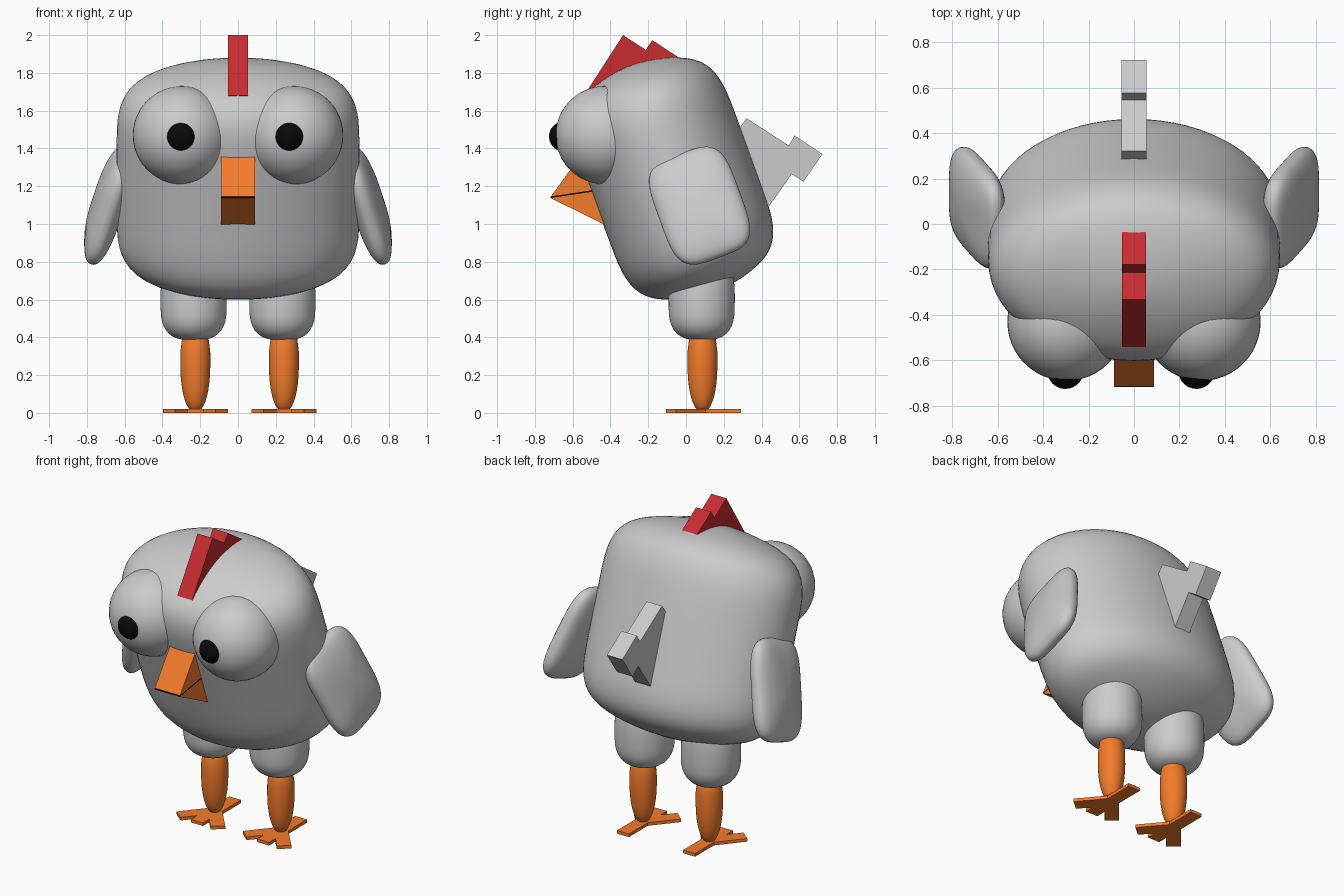
import bpy, bmesh, math
from mathutils import Matrix, Vector

if "Cube" in bpy.data.objects:
    bpy.data.objects.remove(bpy.data.objects["Cube"])

LEAN = math.radians(20)  # forward lean shared by body and wings


def material(name, rgb):
    m = bpy.data.materials.new(name)
    m.diffuse_color = (*rgb, 1)
    m.use_nodes = True
    m.node_tree.nodes["Principled BSDF"].inputs["Base Color"].default_value = m.diffuse_color
    return m


ORANGE = material("orange", (0.9, 0.2, 0.025))
RED = material("red", (0.58, 0.025, 0.03))
BLACK = material("black", (0.003, 0.003, 0.003))


def finish(name, bm, mat=None, smooth=False, subdiv=0):
    bmesh.ops.recalc_face_normals(bm, faces=bm.faces)
    me = bpy.data.meshes.new(name)
    bm.to_mesh(me)
    bm.free()
    for p in me.polygons:
        p.use_smooth = smooth
    ob = bpy.data.objects.new(name, me)
    bpy.context.collection.objects.link(ob)
    if mat:
        me.materials.append(mat)
    if subdiv:
        mod = ob.modifiers.new("smooth", 'SUBSURF')
        mod.levels = mod.render_levels = subdiv
    return ob


def lathe(name, profile, mat=None, scale=(1, 1, 1), matrix=Matrix()):
    """Spin (radius, height) points round z; the ends lie on the axis."""
    bm = bmesh.new()
    n = 32
    rings = []
    for r, h in profile:
        if r == 0:
            rings.append([bm.verts.new((0, 0, h))] * n)
        else:
            rings.append([bm.verts.new((r * math.cos(2 * math.pi * i / n),
                                        r * math.sin(2 * math.pi * i / n), h)) for i in range(n)])
    for a, b in zip(rings, rings[1:]):
        for i in range(n):
            j = (i + 1) % n
            bm.faces.new(list(dict.fromkeys((a[i], a[j], b[j], b[i]))))
    bmesh.ops.scale(bm, vec=scale, verts=bm.verts)
    bm.transform(matrix)
    return finish(name, bm, mat, True, 1)


def ball(name, centre, r, mat=None):
    bm = bmesh.new()
    bmesh.ops.create_uvsphere(bm, u_segments=48, v_segments=24, radius=r,
                              matrix=Matrix.Translation(centre))
    return finish(name, bm, mat, True)


def prism(name, outline, half, mat=None):
    """Extrude a (y, z) outline across x."""
    bm = bmesh.new()
    f = bm.faces.new([bm.verts.new((-half, y, z)) for y, z in outline])
    ext = bmesh.ops.extrude_face_region(bm, geom=[f])
    bmesh.ops.translate(bm, vec=(2 * half, 0, 0),
                        verts=[v for v in ext["geom"] if isinstance(v, bmesh.types.BMVert)])
    return finish(name, bm, mat)


# Body: domed barrel with an oval section, leaning forward
dome = [(0, .642), (.2, .635), (.4, .618), (.6, .59), (.76, .555), (.87, .51),
        (.945, .45), (.985, .375), (1, .29), (1, .1)]
lathe("body", dome + [(r, -h) for r, h in reversed(dome)], scale=(.647, .432, 1),
      matrix=Matrix.Translation((0, -.07, 1.24)) @ Matrix.Rotation(LEAN, 4, 'X'))

# Eyes and pupils
for side, s, px in (("right", 1, .275), ("left", -1, -.302)):
    ball(f"{side}_eye", (s * .297, -.43, 1.47), .26)
    ball(f"{side}_pupil", (px, -.645, 1.463), .08, BLACK)

# Beak halves with a dark mouth line between
prism("upper_beak", [(-.715, 1.146), (-.56, 1.36), (-.42, 1.30), (-.42, 1.19)], .089, ORANGE)
prism("mouth_line", [(-.717, 1.146), (-.42, 1.19), (-.42, 1.182), (-.717, 1.138)], .089, BLACK)
prism("lower_beak", [(-.717, 1.138), (-.42, 1.182), (-.38, .97)], .089, ORANGE)

# Comb and tail
prism("comb", [(-.54, 1.68), (-.333, 2.0), (-.213, 1.922), (-.178, 1.973), (-.03, 1.876),
               (-.03, 1.70), (-.40, 1.60)], .053, RED)
prism("tail", [(.25, 1.46), (.32, 1.56), (.545, 1.415), (.575, 1.468), (.722, 1.37),
               (.622, 1.224), (.56, 1.265), (.43, 1.08), (.30, 1.15)], .055)


# Wings: flat rounded pads, swung outward at the bottom
def wing(name, s):
    bm = bmesh.new()
    bmesh.ops.create_uvsphere(bm, u_segments=64, v_segments=32, radius=1)
    for v in bm.verts:
        x, y, t = v.co
        r = math.hypot(x, y)
        k = (x ** 4 + y ** 4) ** .25
        f = r / k if k > 1e-6 else 1
        thick = math.copysign(abs(t) ** .85, t)
        v.co = Vector((thick * .085, x * f * .225, y * f * .305))
    bm.transform(Matrix.Translation((s * .69, .072, 1.097)) @ Matrix.Rotation(LEAN, 4, 'X')
                 @ Matrix.Rotation(-s * math.radians(17), 4, 'Y'))
    finish(name, bm, None, True)


wing("right_wing", 1)
wing("left_wing", -1)


# Feet: three front toes and one back toe, joined by a flat plate
def foot(name, x):
    bm = bmesh.new()
    for deg, length in ((-40, .217), (0, .18), (40, .217), (180, .205)):
        m = (Matrix.Translation((x, .087, .01)) @ Matrix.Rotation(math.radians(deg), 4, 'Z')
             @ Matrix.Translation((0, -length / 2, 0)))
        bmesh.ops.create_cube(bm, size=1, matrix=m @ Matrix.Diagonal((.085, length, .02, 1)))
    finish(name, bm, ORANGE)


# Legs
for side, x, tx in (("right", .243, .235), ("left", -.226, -.235)):
    lathe(f"{side}_thigh", [(0, .384), (.06, .386), (.112, .40), (.15, .435), (.172, .485),
                            (.177, .54), (.177, .72), (.15, .80), (0, .83)],
          matrix=Matrix.Translation((tx, .083, 0)))
    lathe(f"{side}_shin", [(0, .01), (.025, .012), (.045, .035), (.063, .085), (.075, .15),
                           (.081, .23), (.081, .42), (0, .45)], ORANGE,
          matrix=Matrix.Translation((x, .087, 0)))
    foot(f"{side}_foot", x)
